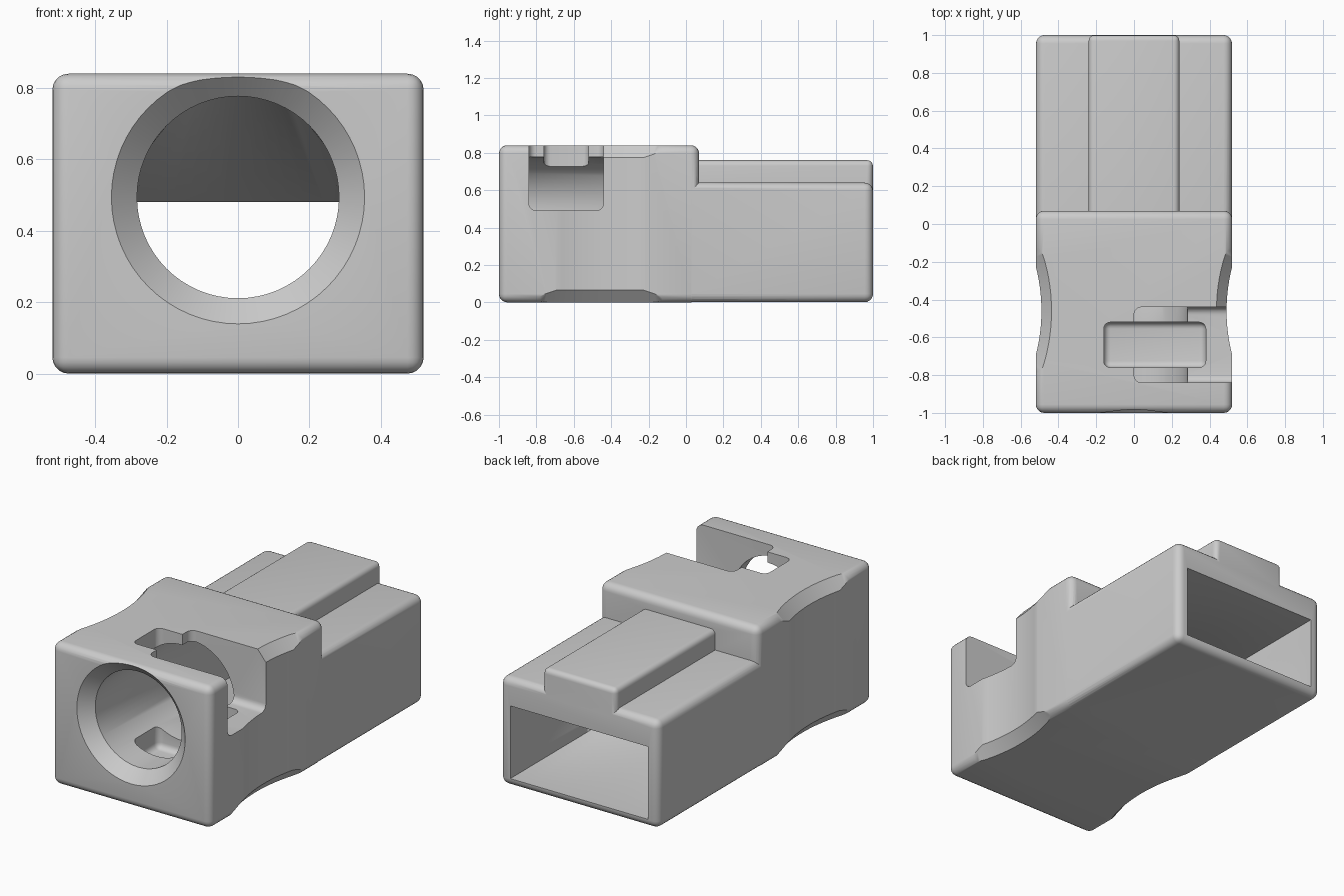
import bpy, bmesh
from math import sin, cos, pi

cube = bpy.data.objects.get("Cube")
if cube:
    bpy.data.objects.remove(cube, do_unlink=True)

grey = bpy.data.materials.new("plain grey")
grey.use_nodes = True
colour = (0.6, 0.6, 0.6, 1)
grey.diffuse_color = colour
grey.node_tree.nodes["Principled BSDF"].inputs["Base Color"].default_value = colour


def finish(bm, name):
    bmesh.ops.recalc_face_normals(bm, faces=bm.faces)
    mesh = bpy.data.meshes.new(name)
    bm.to_mesh(mesh)
    bm.free()
    mesh.materials.append(grey)
    ob = bpy.data.objects.new(name, mesh)
    bpy.context.collection.objects.link(ob)
    return ob


def rounded_box(name, low, high, radius):
    bm = bmesh.new()
    bmesh.ops.create_cube(bm, size=1)
    for v in bm.verts:
        v.co = [high[i] if v.co[i] > 0 else low[i] for i in range(3)]
    bmesh.ops.bevel(bm, geom=bm.edges[:], offset=radius, segments=5,
                    profile=0.5, affect='EDGES')
    return finish(bm, name)


def loft(name, rings):
    """Skin a closed solid through rings of equal length."""
    bm = bmesh.new()
    loops = [[bm.verts.new(p) for p in ring] for ring in rings]
    n = len(loops[0])
    for a, b in zip(loops, loops[1:]):
        for i in range(n):
            j = (i + 1) % n
            bm.faces.new((a[i], a[j], b[j], b[i]))
    bm.faces.new(loops[0])
    bm.faces.new(loops[-1])
    return finish(bm, name)


def combine(target, other, operation):
    mod = target.modifiers.new(other.name, 'BOOLEAN')
    mod.operation = operation
    mod.solver = 'EXACT'
    mod.object = other
    bpy.context.view_layer.objects.active = target
    bpy.ops.object.modifier_apply(modifier=mod.name)
    bpy.data.objects.remove(other, do_unlink=True)


# Outer housing: tall front block, long rear sleeve and top rail
housing = rounded_box("housing", (-0.52, -1, 0), (0.52, 0.07, 0.84), 0.045)
sleeve = rounded_box("sleeve", (-0.519, -0.5, 0.001), (0.519, 1, 0.64), 0.045)
rail = rounded_box("rail", (-0.24, -0.2, 0.5), (0.24, 0.999, 0.76), 0.03)
combine(housing, sleeve, 'UNION')
combine(housing, rail, 'UNION')


# Scooped finger grips, flared at top and bottom
def grip_ring(side, z, r):
    steps = 144
    return [(side * 1.425 + r * cos(2 * pi * i / steps),
             -0.46 + r * sin(2 * pi * i / steps), z) for i in range(steps)]


for side in (-1, 1):
    levels = ((-0.02, 1.005), (0.065, 0.935), (0.775, 0.935), (0.86, 1.005))
    grip = loft("grip_cutter", [grip_ring(side, z, r) for z, r in levels])
    combine(housing, grip, 'DIFFERENCE')

# Through passage: chamfered round mouth blending into a rectangular socket
SIDES = 64
angles = [2 * pi * i / SIDES for i in range(SIDES)]


def round_ring(y, r):
    return [(r * cos(a), y, 0.494 + r * sin(a)) for a in angles]


def square_ring(y):
    ring = []
    for a in angles:
        m = max(abs(cos(a)), abs(sin(a)))
        ring.append((0.45 * cos(a) / m, y, 0.265 + 0.215 * sin(a) / m))
    return ring


passage = loft("passage_cutter", [
    round_ring(-1.01, 0.365), round_ring(-0.93, 0.283),
    round_ring(-0.3, 0.283), square_ring(0.28), square_ring(1.02)])
combine(housing, passage, 'DIFFERENCE')

# Side latch slot and the narrower pocket running down through it
slot = rounded_box("slot_cutter", (0, -0.84, 0.49), (0.8, -0.44, 1.0), 0.04)
combine(housing, slot, 'DIFFERENCE')
pocket = rounded_box("pocket_cutter", (-0.16, -0.76, 0.13), (0.38, -0.52, 1.0), 0.035)
combine(housing, pocket, 'DIFFERENCE')

# Smooth fillets with crisp edges
bpy.ops.object.select_all(action='DESELECT')
housing.select_set(True)
bpy.context.view_layer.objects.active = housing
bpy.ops.object.shade_smooth_by_angle(angle=0.5)
